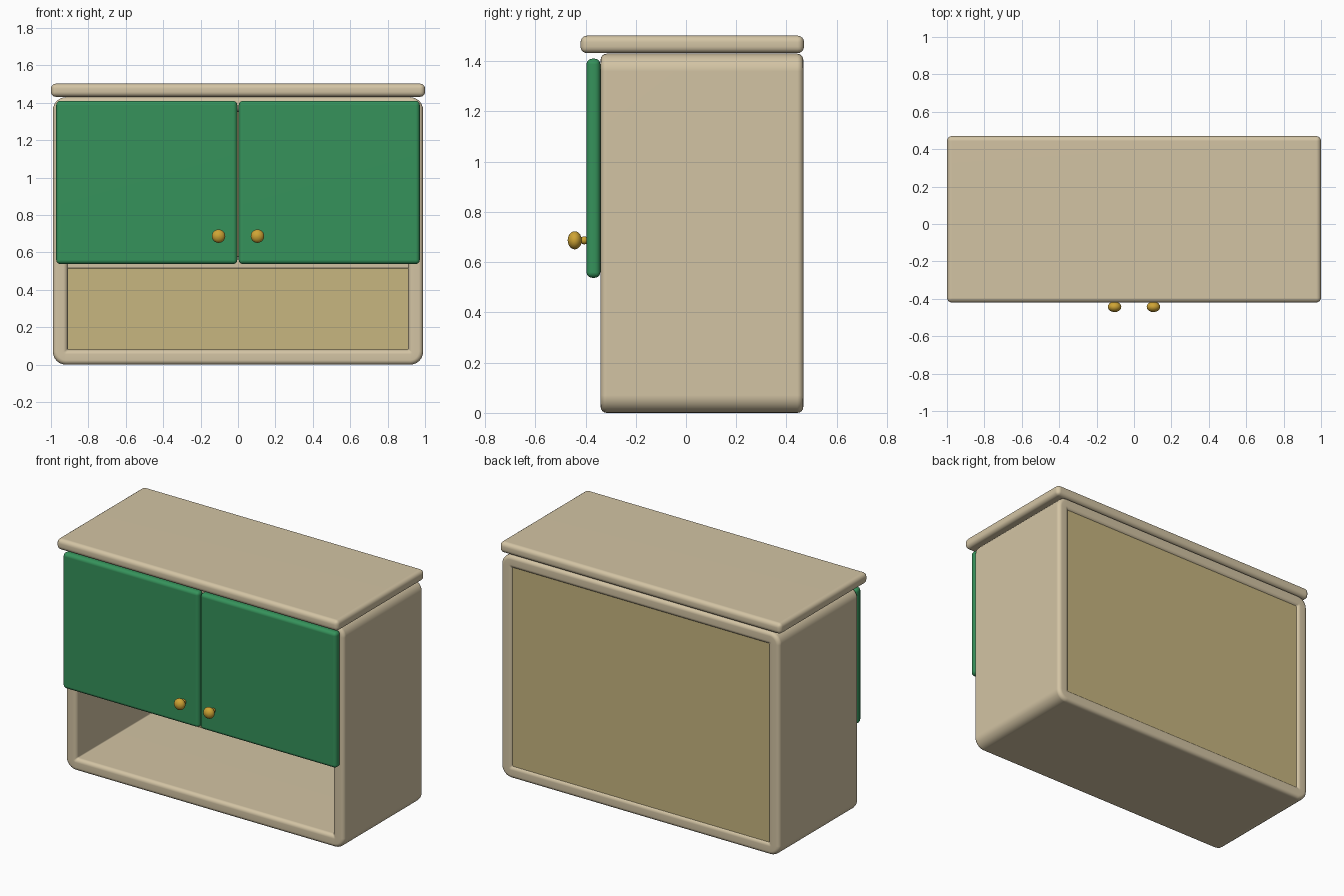
import bpy, bmesh, math
from mathutils import Matrix

if "Cube" in bpy.data.objects:
    bpy.data.objects.remove(bpy.data.objects["Cube"])


def material(name, rgb):
    m = bpy.data.materials.new(name)
    m.diffuse_color = (*rgb, 1)
    m.use_nodes = True
    m.node_tree.nodes["Principled BSDF"].inputs["Base Color"].default_value = m.diffuse_color
    return m


BEIGE = material("beige paint", (0.65, 0.55, 0.37))
GREEN = material("green paint", (0.036, 0.29, 0.105))
TAN = material("tan board", (0.57, 0.465, 0.215))
GOLD = material("gold metal", (0.62, 0.37, 0.035))


def finish(name, bm, mat):
    bmesh.ops.recalc_face_normals(bm, faces=bm.faces)
    me = bpy.data.meshes.new(name)
    bm.to_mesh(me)
    bm.free()
    me.materials.append(mat)
    for p in me.polygons:
        p.use_smooth = True
    me.set_sharp_from_angle(angle=math.radians(40))
    ob = bpy.data.objects.new(name, me)
    bpy.context.collection.objects.link(ob)
    wn = ob.modifiers.new("weighted normals", 'WEIGHTED_NORMAL')
    wn.keep_sharp = True
    return ob


def box(name, lo, hi, mat, bevel=0.0, segments=4):
    bm = bmesh.new()
    bmesh.ops.create_cube(bm, size=1)
    for v in bm.verts:
        v.co = [lo[i] + (v.co[i] + 0.5) * (hi[i] - lo[i]) for i in range(3)]
    if bevel:
        bmesh.ops.bevel(bm, geom=bm.edges[:], offset=bevel, segments=segments,
                        profile=0.5, affect='EDGES')
    return finish(name, bm, mat)


# Cabinet shell: rounded rectangular tube, open at front and back
HALF_W, HEIGHT, WALL, RIM = 0.99, 1.43, 0.08, 0.024
FRONT, BACK = -0.34, 0.467


def rounded_loop(inset, y, steps=6):
    r = max(0.07 - inset, 0.008)
    w, z0, z1 = HALF_W - inset, inset, HEIGHT - inset
    corners = [(w - r, z1 - r), (-w + r, z1 - r), (-w + r, z0 + r), (w - r, z0 + r)]
    pts = []
    for k, (cx, cz) in enumerate(corners):
        for s in range(steps + 1):
            a = math.pi / 2 * (k + s / steps)
            pts.append((cx + r * math.cos(a), y, cz + r * math.sin(a)))
    return pts


section = []  # (inset, y) around the wall's cross-section
for k, (ci, cy) in enumerate([(WALL - RIM, BACK - RIM), (RIM, BACK - RIM),
                              (RIM, FRONT + RIM), (WALL - RIM, FRONT + RIM)]):
    for s in range(5):
        a = math.pi / 2 * (k + s / 4)
        section.append((ci + RIM * math.cos(a), cy + RIM * math.sin(a)))

bm = bmesh.new()
loops = [[bm.verts.new(p) for p in rounded_loop(i, y)] for i, y in section]
for a, b in zip(loops, loops[1:] + loops[:1]):
    for j in range(len(a)):
        k = (j + 1) % len(a)
        bm.faces.new((a[j], a[k], b[k], b[j]))
finish("cabinet_shell", bm, BEIGE)

# Back board, shelf and top
box("back_board", (-0.915, 0.43, 0.075), (0.915, 0.455, 1.355), TAN)
box("shelf", (-0.915, -0.325, 0.515), (0.915, 0.432, 0.58), BEIGE, 0.006, 2)
box("top_board", (-1, -0.42, 1.432), (1, 0.47, 1.502), BEIGE, 0.026)

# Doors and knobs, mirrored left and right
for side, s in (("left", -1), ("right", 1)):
    xs = sorted((s * 0.004, s * 0.972))
    box(side + "_door", (xs[0], -0.396, 0.538), (xs[1], -0.341, 1.41), GREEN, 0.022)

    bm = bmesh.new()
    for y, rad, half in ((-0.443, 0.036, 0.028), (-0.405, 0.016, 0.016)):
        bmesh.ops.create_uvsphere(
            bm, u_segments=24, v_segments=14, radius=1,
            matrix=Matrix.Translation((s * 0.104, y, 0.687))
            @ Matrix.Rotation(math.pi / 2, 4, 'X')
            @ Matrix.Diagonal((rad, rad, half, 1)))
    finish(side + "_knob", bm, GOLD)
